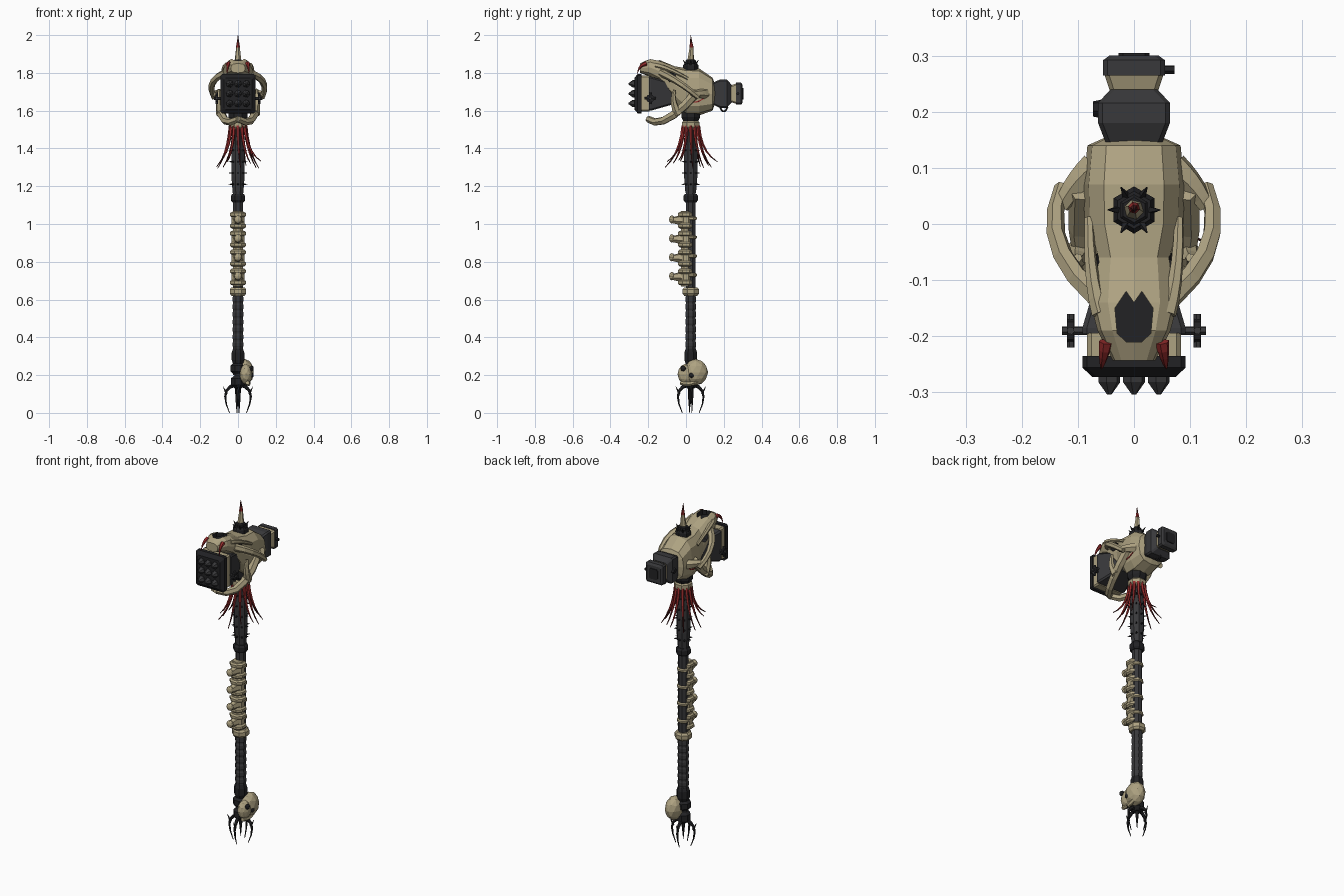
import bpy, bmesh, math, random
from mathutils import Vector

random.seed(4)
if "Cube" in bpy.data.objects:
    bpy.data.objects.remove(bpy.data.objects["Cube"])

AXIS = 0.025    # y of the shaft
HEAD = 1.69     # height of the hammer blocks


def material(name, red_part, green_part, blue_part):
    colour = (red_part, green_part, blue_part, 1)
    mat = bpy.data.materials.new(name)
    mat.use_nodes = True
    mat.diffuse_color = colour
    mat.node_tree.nodes["Principled BSDF"].inputs["Base Color"].default_value = colour
    return mat


bone = material("bone", 0.42, 0.36, 0.22)
iron = material("dark iron", 0.04, 0.04, 0.043)
black = material("black iron", 0.016, 0.016, 0.018)
red = material("blood red", 0.3, 0.025, 0.025)
dark_red = material("dark red", 0.07, 0.012, 0.012)


def finish(name, bm, *mats):
    bmesh.ops.recalc_face_normals(bm, faces=bm.faces)
    mesh = bpy.data.meshes.new(name)
    bm.to_mesh(mesh)
    bm.free()
    for mat in mats:
        mesh.materials.append(mat)
    ob = bpy.data.objects.new(name, mesh)
    bpy.context.collection.objects.link(ob)
    return ob


def loft(name, rings, *mats):
    """Skin a row of equal rings and cap both ends."""
    bm = bmesh.new()
    rows = [[bm.verts.new(point) for point in ring] for ring in rings]
    count = len(rows[0])
    for low, high in zip(rows, rows[1:]):
        for i in range(count):
            j = (i + 1) % count
            bm.faces.new((low[i], low[j], high[j], high[i]))
    bm.faces.new(rows[0])
    bm.faces.new(rows[-1])
    return finish(name, bm, *mats)


def angles(count):
    return [i * math.tau / count for i in range(count)]


def around(radius, angle, z, y=AXIS):
    return Vector((radius * math.cos(angle), y + radius * math.sin(angle), z))


def collar(name, low, high, radius, mat, y=AXIS, sides=8, pinch=0.8):
    """Upright ring with bevelled rims."""
    bevel = (high - low) / 4
    profile = [(radius * pinch, low), (radius, low + bevel), (radius, high - bevel), (radius * pinch, high)]
    turn = [a + math.pi / sides for a in angles(sides)]
    return loft(name, [[around(r, a, z, y) for a in turn] for r, z in profile], mat)


def bend(start, pull, end, steps=5):
    """Points of a smooth bend from start to end."""
    start, pull, end = Vector(start), Vector(pull), Vector(end)
    return [start.lerp(pull, i / steps).lerp(pull.lerp(end, i / steps), i / steps) for i in range(steps + 1)]


def tube(name, points, thick, thin, *mats, sides=6):
    """Tapering tube along the points."""
    points = [Vector(p) for p in points]
    last = len(points) - 1
    rings, before, across = [], None, None
    for i, p in enumerate(points):
        along = (points[min(i + 1, last)] - points[max(i - 1, 0)]).normalized()
        across = before.rotation_difference(along) @ across if before else along.orthogonal().normalized()
        other, before = along.cross(across), along
        r = thick + (thin - thick) * i / last
        rings.append([p + r * (across * math.cos(a) + other * math.sin(a)) for a in angles(sides)])
    return loft(name, rings, *mats)


def pair(name, start, pull, end, thick, thin, mat):
    """The same bent tube on the left and the right."""
    for side in (1, -1):
        tube(name, [(side * p.x, p.y, p.z) for p in bend(start, pull, end)], thick, thin, mat)


def block(name, front, back, width, height, mat, front_scale=1, back_scale=1):
    """Chamfered box between two y values, each end scaled."""
    rings = []
    for y, k in ((front, front_scale), (back, back_scale)):
        w, h, c = width * k, height * k, 0.008
        corners = [(w, h - c), (w - c, h), (c - w, h), (-w, h - c)]
        corners += [(-x, -z) for x, z in corners]
        rings.append([(x, y, HEAD + z) for x, z in corners])
    return loft(name, rings, mat)


def blob(name, centre, size, mat):
    bm = bmesh.new()
    bmesh.ops.create_icosphere(bm, subdivisions=2, radius=1)
    bmesh.ops.scale(bm, vec=size, verts=bm.verts)
    bmesh.ops.translate(bm, vec=centre, verts=bm.verts)
    return finish(name, bm, mat)


# Shaft with its collars and rings, from the foot up
collar("shaft", 0.2, 1.62, 0.028, iron, pinch=1)
collar("pommel_base", 0.13, 0.2, 0.04, black, pinch=0.5)
collar("pommel_knob", 0.205, 0.265, 0.042, black, pinch=0.6)
collar("pommel_neck", 0.26, 0.34, 0.036, black)
collar("lower_bone_ring", 0.62, 0.665, 0.047, bone)
collar("iron_ring", 1.115, 1.16, 0.041, black)
collar("upper_grip", 1.165, 1.51, 0.038, iron)
collar("upper_bone_ring", 1.5, 1.55, 0.05, bone)
collar("head_collar", 1.545, 1.63, 0.054, black)
for i in range(7):
    low = 0.345 + 0.04 * i
    collar("grip_wrap", low, low + 0.034, 0.031, iron, pinch=0.9)

# Studs of the upper grip
for row in range(5):
    for a in angles(8):
        z = 1.21 + 0.06 * row
        tube("grip_stud", [around(0.033, a, z), around(0.05, a, z)], 0.006, 0.001, black, sides=4)

# Claws at the foot
for a in angles(4):
    a += 0.12
    tube("foot_claw", bend(around(0.01, a, 0.15), around(0.105, a, 0.13), around(0.045, a, 0)),
         0.012, 0.002, black)
    tube("claw_barb", [around(0.06, a, 0.1), around(0.08, a, 0.14)], 0.007, 0.001, black)
tube("centre_claw", [around(0, 0, 0.14), around(0, 0, 0.03)], 0.012, 0.001, black)

# Vertebrae strapped to the front of the shaft
for i in range(4):
    z = 0.72 + 0.1 * i
    collar("vertebra", z - 0.05, z + 0.05, 0.036, bone, y=0)
    for rim in (z - 0.03, z + 0.03):
        collar("vertebra_rim", rim - 0.014, rim + 0.014, 0.045, bone, y=0)
    collar("bone_band", z, z + 0.02, 0.035, bone)
    tube("vertebra_spine", [(0, -0.01, z), (0, -0.08, z)], 0.032, 0.014, bone)
    blob("spine_tip", (0, -0.075, z + 0.004), (0.02, 0.015, 0.022), bone)

# Small skull tied beside the pommel
blob("small_skull", (0.036, 0.052, 0.215), (0.048, 0.065, 0.07), bone)
blob("small_skull_face", (0.042, 0, 0.205), (0.034, 0.045, 0.055), bone)
tube("small_skull_jaw", bend((0.05, 0.08, 0.18), (0.06, 0.03, 0.14), (0.05, -0.03, 0.16)), 0.014, 0.011, bone)
for y, z in ((-0.015, 0.235), (0.03, 0.2)):
    blob("small_skull_socket", (0.072, y, z), (0.012, 0.015, 0.015), black)

# Beast skull, back to snout: y, half width, bottom, top
rings = []
for y, width, low, high in ((0.157, 0.045, 1.65, 1.73), (0.14, 0.083, 1.6, 1.775),
                            (0.07, 0.09, 1.575, 1.823), (0, 0.088, 1.575, 1.825),
                            (-0.06, 0.07, 1.64, 1.835), (-0.14, 0.078, 1.75, 1.868),
                            (-0.19, 0.065, 1.78, 1.877), (-0.243, 0.038, 1.8, 1.85)):
    middle, half = (low + high) / 2, (high - low) / 2
    square = [(math.copysign(abs(math.cos(a)) ** 0.75, math.cos(a)),
               math.copysign(abs(math.sin(a)) ** 0.75, math.sin(a))) for a in angles(12)]
    rings.append([(width * c, y, middle + half * s) for c, s in square])
skull = loft("beast_skull", rings, bone, black)

# Nose opening and eye sockets cut into the skull
half_nose = [(0.014, -0.12), (0.034, -0.15), (0.03, -0.195), (0.014, -0.21)]
nose = [(0, -0.14)] + half_nose + [(-x, y) for x, y in reversed(half_nose)]
cutters = [loft("nose_cutter", [[(x, y, z) for x, y in nose] for z in (1.84, 1.92)], bone, black)]
for side in (1, -1):
    cutters.append(tube("eye_cutter", [(side * 0.045, -0.075, 1.775), (side * 0.12, -0.085, 1.785)],
                        0.025, 0.032, bone, black, sides=7))
for cutter in cutters:
    cutter.hide_render = True
    for face in cutter.data.polygons:
        face.material_index = 1
    cut = skull.modifiers.new("cut", "BOOLEAN")
    cut.operation, cut.solver, cut.object = "DIFFERENCE", "EXACT", cutter
    bpy.context.view_layer.objects.active = skull
    bpy.ops.object.modifier_apply(modifier=cut.name)
    bpy.data.objects.remove(cutter)
bpy.context.view_layer.update()

# Cheeks, brows, jaw and fangs
pair("cheek_arch", (0.066, -0.13, 1.8), (0.172, -0.04, 1.76), (0.128, 0.066, 1.67), 0.021, 0.014, bone)
pair("cheek_root", (0.13, 0.03, 1.69), (0.11, 0.07, 1.69), (0.07, 0.1, 1.69), 0.014, 0.03, bone)
pair("brow_ridge", (0.06, -0.16, 1.84), (0.08, -0.1, 1.83), (0.08, 0.01, 1.77), 0.016, 0.008, bone)
pair("jaw", (0.09, 0.06, 1.7), (0.11, -0.12, 1.49), (0, -0.2, 1.555), 0.026, 0.018, bone)
pair("jaw_crest", (0.092, -0.04, 1.58), (0.105, -0.08, 1.65), (0.1, -0.06, 1.71), 0.024, 0.008, bone)
pair("upper_fang", (0.05, -0.21, 1.85), (0.056, -0.25, 1.84), (0.058, -0.258, 1.795), 0.013, 0.001, red)

# Wounds lying on the skull's sides
for side in (1, -1):
    line = bend((side * 0.12, 0.03, 1.64), (side * 0.12, 0.1, 1.64), (side * 0.12, 0.115, 1.69))
    tube("wound", [skull.closest_point_on_mesh(p)[1] for p in line], 0.005, 0.003, red, sides=4)

# Front hammer block with its studs
block("front_neck", -0.185, -0.06, 0.092, 0.09, iron, back_scale=0.6)
block("front_rim", -0.196, -0.185, 0.092, 0.09, iron)
block("front_bone_band", -0.238, -0.194, 0.084, 0.095, bone)
block("front_plate", -0.256, -0.235, 0.092, 0.104, black)
block("front_face", -0.273, -0.256, 0.092, 0.104, black, front_scale=0.8)
for i in (-1, 0, 1):
    for j in (-1, 0, 1):
        x, z = 0.044 * i, HEAD + 0.052 * j
        tube("stud_base", [(x, -0.268, z), (x, -0.282, z)], 0.02, 0.02, iron)
        tube("stud_point", [(x, -0.282, z), (x, -0.304, z)], 0.02, 0.004, iron)

# Valve-like knobs beside the front block
for side in (1, -1):
    hub = Vector((side * 0.113, -0.19, 1.665))
    out = Vector((side * 0.006, 0, 0))
    tube("knob_axle", [hub - out * 5, hub + out * 2.5], 0.008, 0.008, iron)
    tube("knob_wheel", [hub - out, hub + out], 0.022, 0.022, black, sides=8)
    for arm in (Vector((0, 0.03, 0)), Vector((0, 0, 0.03))):
        tube("knob_bar", [hub - arm, hub + arm], 0.007, 0.007, iron)

# Rear hammer block
block("rear_neck", 0.13, 0.18, 0.064, 0.075, iron, front_scale=0.7)
block("rear_block", 0.18, 0.216, 0.064, 0.075, iron)
block("rear_waist", 0.216, 0.24, 0.064, 0.075, iron, back_scale=0.65)
block("rear_bone_band", 0.235, 0.267, 0.053, 0.054, bone, front_scale=0.8)
block("rear_cap", 0.265, 0.292, 0.055, 0.058, iron)
block("rear_end", 0.292, 0.3, 0.055, 0.058, iron, back_scale=0.8)
block("rear_plate", 0.299, 0.305, 0.028, 0.03, black)
tube("rear_bolt", [(0.05, 0.275, HEAD), (0.072, 0.275, HEAD)], 0.008, 0.008, black)
tube("side_bolt", [(-0.055, 0.205, HEAD), (-0.073, 0.205, HEAD)], 0.018, 0.014, black)
tube("rear_loop", bend((0, 0.18, 1.62), (0, 0.2, 1.57), (0, 0.22, 1.62)), 0.005, 0.005, black)

# Crown spike and its studded collar
collar("crown_collar", 1.8, 1.85, 0.042, black, sides=6)
collar("crown_neck", 1.845, 1.87, 0.028, black, sides=6)
for a in angles(6):
    tube("crown_stud", [around(0.025, a, 1.84), around(0.047, a, 1.868)], 0.009, 0.001, black, sides=4)
joint, tip = Vector((0, 0.029, 1.935)), Vector((0, AXIS, 2))
tube("crown_spike", [(0, AXIS, 1.86), joint], 0.019, 0.01, bone)
tube("crown_blood", [joint, joint.lerp(tip, 0.4)], 0.011, 0.007, red)
tube("crown_tip", [joint, tip], 0.01, 0.001, dark_red)

# Sinew strands hanging under the head, darker at their ends
for a in angles(12):
    reach, end = random.uniform(0.1, 0.145), random.uniform(1.29, 1.34)
    line = bend(around(0.04, a, 1.52), around(0.055, a, 1.38), around(reach, a + 0.1, end))
    strand = tube("sinew_strand", line, 0.01, 0.002, red, dark_red, sides=5)
    for face in strand.data.polygons:
        if face.center.z < 1.36:
            face.material_index = 1
